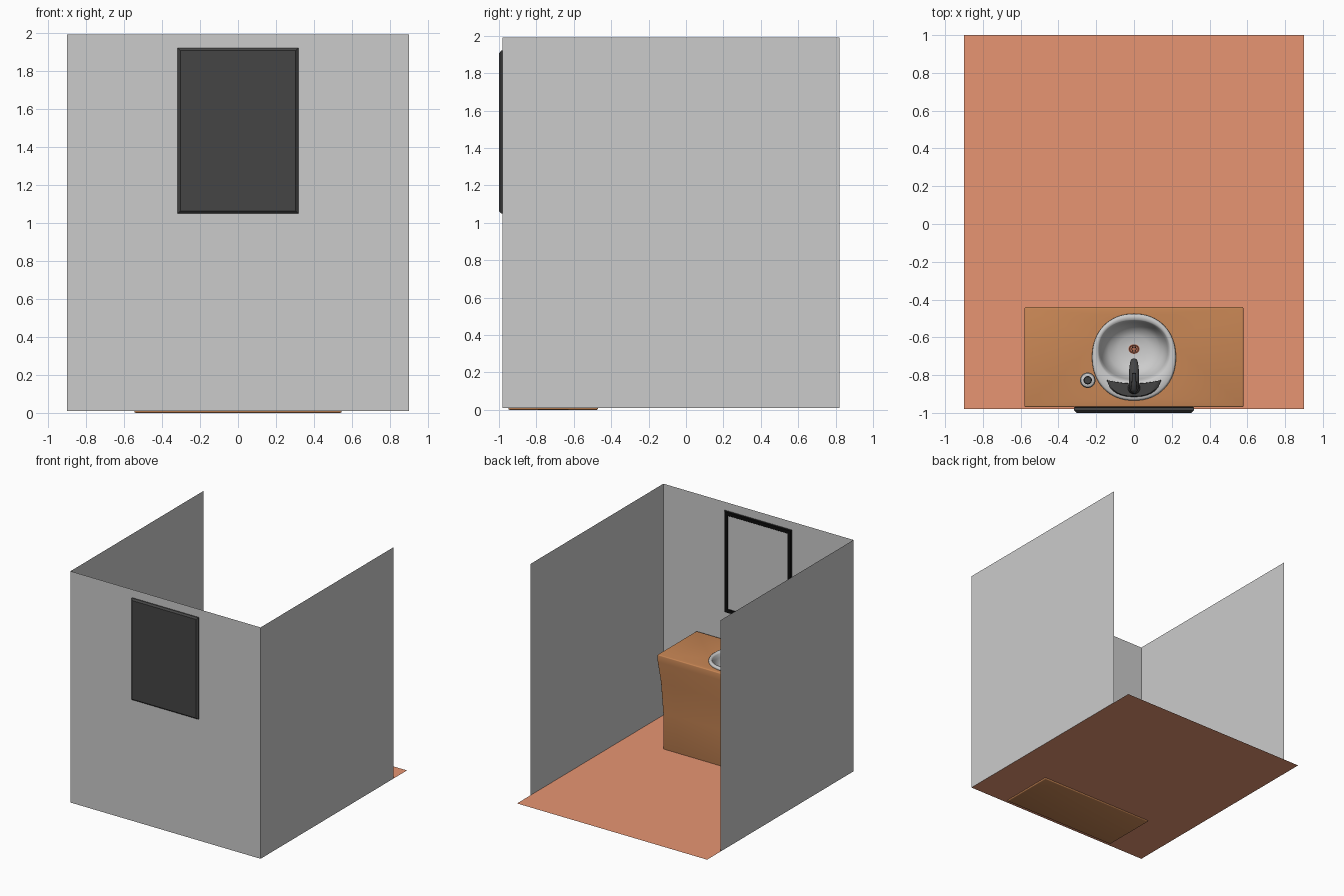
import bpy, bmesh
from math import sin, cos, pi, radians, copysign
from mathutils import Vector

if "Cube" in bpy.data.objects:
    bpy.data.objects.remove(bpy.data.objects["Cube"])


def mat(name, r, g, b):
    m = bpy.data.materials.new(name)
    m.diffuse_color = (r, g, b, 1)
    m.use_nodes = True
    m.node_tree.nodes["Principled BSDF"].inputs["Base Color"].default_value = m.diffuse_color
    return m


TILE = mat("floor_tile", 0.80, 0.30, 0.17)
WOOD = mat("wood", 0.58, 0.24, 0.09)
DARK = mat("dark_metal", 0.06, 0.06, 0.06)
BLACK = mat("black", 0.004, 0.004, 0.004)
COPPER = mat("copper", 0.5, 0.16, 0.09)


def make(name, bm, material=None, smooth=None):
    me = bpy.data.meshes.new(name)
    bm.to_mesh(me)
    bm.free()
    ob = bpy.data.objects.new(name, me)
    bpy.context.collection.objects.link(ob)
    if material:
        me.materials.append(material)
    if smooth:
        bpy.ops.object.select_all(action='DESELECT')
        ob.select_set(True)
        bpy.context.view_layer.objects.active = ob
        bpy.ops.object.shade_smooth_by_angle(angle=radians(smooth))
    return ob


def loft(name, rings, material=None, smooth=None, caps=(True, True), bevel=0):
    """Skin a list of closed rings that share one point count."""
    bm = bmesh.new()
    vs = [[bm.verts.new(p) for p in r] for r in rings]
    n = len(rings[0])
    for a, b in zip(vs, vs[1:]):
        for i in range(n):
            j = (i + 1) % n
            bm.faces.new((a[i], a[j], b[j], b[i]))
    if caps[0]:
        bm.faces.new(vs[0][::-1])
    if caps[1]:
        bm.faces.new(vs[-1])
    bmesh.ops.recalc_face_normals(bm, faces=bm.faces)
    if bevel:
        bmesh.ops.bevel(bm, geom=[e for e in bm.edges if e.calc_face_angle(0) > 0.8],
                        offset=bevel, segments=3, affect='EDGES', profile=0.5)
    return make(name, bm, material, smooth)


def quad(name, pts, material=None):
    bm = bmesh.new()
    bm.faces.new([bm.verts.new(p) for p in pts])
    return make(name, bm, material)


def oval(cx, cy, rx, ry, z, n=48, p=2.0):
    """Horizontal superellipse ring."""
    pts = []
    for i in range(n):
        c, s = cos(2 * pi * i / n), sin(2 * pi * i / n)
        pts.append((cx + rx * copysign(abs(c) ** (2 / p), c),
                    cy + ry * copysign(abs(s) ** (2 / p), s), z))
    return pts


def rect(hx, y0, y1, z):
    return [(-hx, y0, z), (hx, y0, z), (hx, y1, z), (-hx, y1, z)]


def upright(h, z0, z1, y):
    return [(-h, y, z0), (h, y, z0), (h, y, z1), (-h, y, z1)]


# Room: floor and three thin walls
Z0, Z1, YB, YF, W = 0.01, 1.99, -0.98, 0.82, 0.9
quad("floor", rect(W, YB, 1.0, Z0), TILE)
quad("mirror_wall", upright(W, Z0, Z1, YB)[::-1])
for side, s in (("left", -1), ("right", 1)):
    pts = [(s * W, YB, Z0), (s * W, YF, Z0), (s * W, YF, Z1), (s * W, YB, Z1)]
    quad(side + "_wall", pts if s < 0 else pts[::-1])

# Vanity cabinet, flared toward the top, with a pocket for the basin
cabinet = loft("vanity_cabinet", [
    rect(0.545, -0.95, -0.47, 0.0), rect(0.547, -0.951, -0.468, 0.32),
    rect(0.56, -0.959, -0.457, 0.58), rect(0.58, -0.97, -0.44, 0.76),
    rect(0.58, -0.97, -0.44, 0.82)], WOOD, bevel=0.008)
cutter = loft("basin_cutter", [oval(0, -0.70, 0.205, 0.213, z) for z in (0.60, 0.95)])
cutter.hide_render = True
mod = cabinet.modifiers.new("pocket", 'BOOLEAN')
mod.operation, mod.solver, mod.object = 'DIFFERENCE', 'EXACT', cutter
bpy.ops.object.select_all(action='DESELECT')
cabinet.select_set(True)
bpy.context.view_layer.objects.active = cabinet
bpy.ops.object.modifier_apply(modifier="pocket")
bpy.data.objects.remove(cutter)
cabinet.select_set(True)
bpy.context.view_layer.objects.active = cabinet
bpy.ops.object.shade_smooth_by_angle(angle=radians(35))

# Basin: rounded rim stepping down into an offset bowl
basin = [  # centre y, radius x, radius y, height, roundness
    (-0.705, 0.200, 0.208, 0.780, 2.15), (-0.705, 0.216, 0.224, 0.812, 2.15),
    (-0.705, 0.222, 0.230, 0.824, 2.15), (-0.705, 0.220, 0.228, 0.834, 2.15),
    (-0.704, 0.212, 0.220, 0.840, 2.15), (-0.674, 0.192, 0.168, 0.838, 2.2),
    (-0.672, 0.185, 0.160, 0.830, 2.2), (-0.671, 0.178, 0.152, 0.800, 2.1),
    (-0.670, 0.165, 0.140, 0.755, 2.0), (-0.668, 0.135, 0.115, 0.715, 2.0),
    (-0.664, 0.085, 0.075, 0.695, 2.0), (-0.662, 0.030, 0.028, 0.688, 2.0)]
loft("basin", [oval(0, c, rx, ry, z, 64, p) for c, rx, ry, z, p in basin],
     smooth=50, caps=(False, True))

# Drain: ring with a cluster of small holes
loft("drain_ring", [oval(0, -0.662, r, r * 0.85, z, 24) for r, z in
     ((0.030, 0.686), (0.030, 0.692), (0.025, 0.694), (0.022, 0.690))], COPPER, 40)
for i in range(6):
    a = i * pi / 3
    loft("drain_hole_%d" % (i + 1),
         [oval(0.013 * cos(a), -0.662 + 0.011 * sin(a), 0.0045, 0.004, z, 8)
          for z in (0.689, 0.692)], BLACK)

# Tap base: crescent plate hugging the back of the bowl
N = 24
outer, inner = [], []
for i in range(N + 1):
    t = -1 + 2 * i / N
    x = 0.142 * t
    bow = (1 - abs(t) ** 2.4) ** 0.6
    outer.append((x, -0.832 - 0.083 * bow))
    inner.append((x, -0.826 - 0.018 * (1 - t * t)))
outline = outer + inner[::-1]


def crescent(k, z):
    return [(x * k, -0.865 + (y + 0.865) * k, z) for x, y in outline]


loft("tap_base", [crescent(1, 0.826), crescent(1, 0.850), crescent(0.93, 0.857)], DARK, 40)


# Tap spout and lever: tapered oval tubes following short paths
def tube(name, path, material):
    rings = []
    for i, (y, z, rx, rz) in enumerate(path):
        a, b = path[max(i - 1, 0)], path[min(i + 1, len(path) - 1)]
        d = Vector((0, b[0] - a[0], b[1] - a[1])).normalized()
        up = Vector((0, -d.z, d.y))
        rings.append([Vector((rx * cos(t), y, z)) + up * rz * sin(t)
                      for t in (2 * pi * k / 20 for k in range(20))])
    loft(name, rings, material, 50)


tube("tap_spout", [(-0.868, 0.850, 0.034, 0.034), (-0.868, 0.885, 0.028, 0.028),
                   (-0.862, 0.920, 0.027, 0.025), (-0.842, 0.945, 0.027, 0.022),
                   (-0.805, 0.953, 0.027, 0.018), (-0.765, 0.946, 0.025, 0.016),
                   (-0.735, 0.930, 0.021, 0.014), (-0.722, 0.912, 0.017, 0.012)], DARK)
tube("tap_lever", [(-0.880, 0.930, 0.018, 0.018), (-0.880, 0.958, 0.018, 0.018),
                   (-0.870, 0.975, 0.016, 0.012), (-0.835, 0.988, 0.012, 0.007),
                   (-0.790, 0.998, 0.010, 0.005)], DARK)

# Soap bottle with a dark cap
loft("soap_bottle", [oval(-0.245, -0.827, r, r, z, 32) for r, z in
     ((0.036, 0.820), (0.041, 0.826), (0.041, 0.925), (0.036, 0.936), (0.022, 0.942))],
     smooth=40)
loft("soap_cap", [oval(-0.245, -0.827, r, r, z, 24) for r, z in
     ((0.022, 0.940), (0.022, 0.960), (0.018, 0.964))], DARK, 40)

# Wall mirror: chamfered backing, black frame lip and recessed glass
loft("mirror_backing", [upright(0.303, 1.062, 1.906, -1.0), upright(0.317, 1.05, 1.92, -0.988),
                        upright(0.317, 1.05, 1.92, -0.974)], DARK)
loft("mirror_frame", [upright(0.317, 1.05, 1.92, -0.974), upright(0.312, 1.055, 1.915, -0.965),
                      upright(0.285, 1.082, 1.888, -0.965), upright(0.280, 1.087, 1.883, -0.971)],
     BLACK, caps=(False, False))
quad("mirror_glass", upright(0.282, 1.085, 1.885, -0.970)[::-1])
